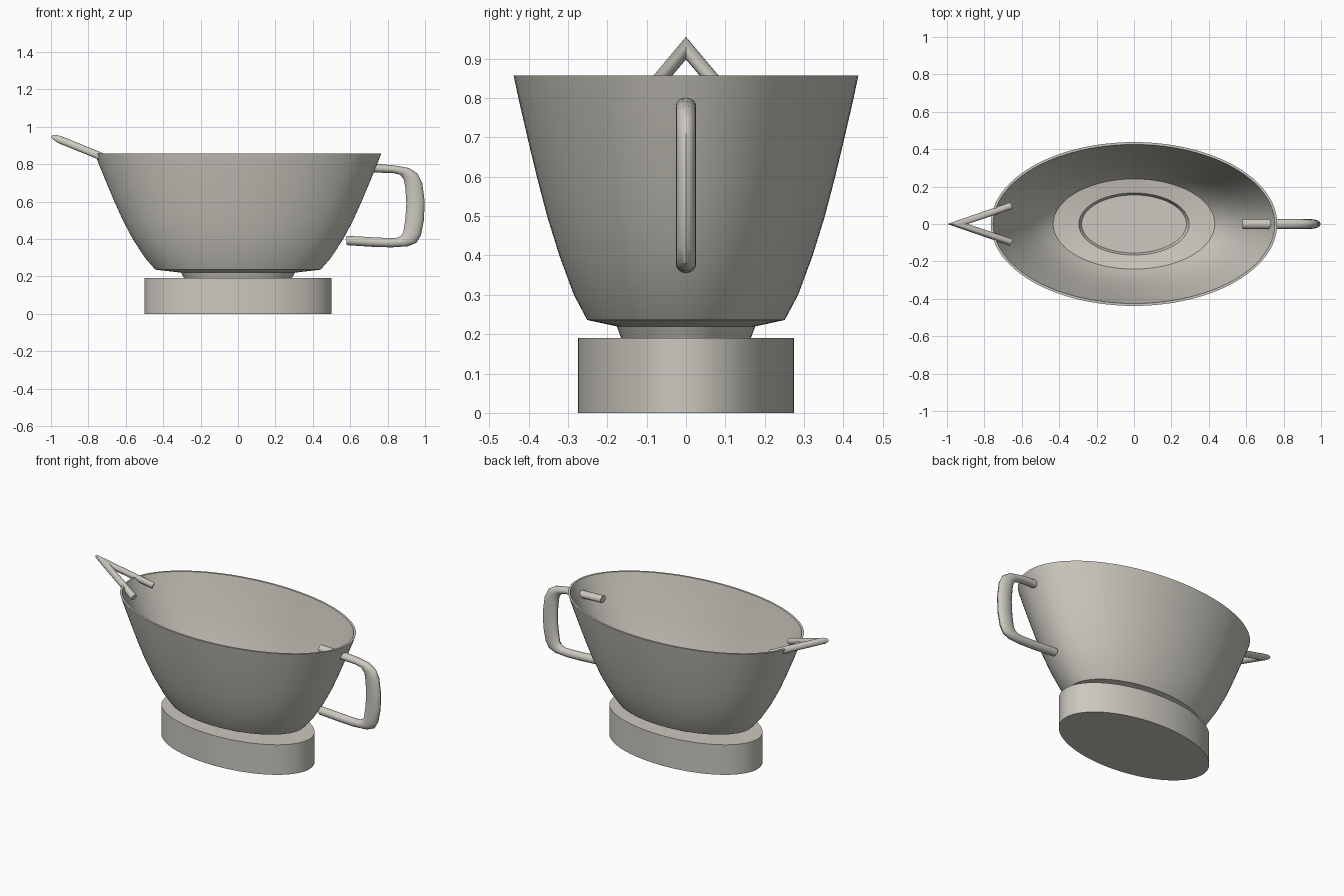
import bpy, bmesh, math
from mathutils import Vector

cube = bpy.data.objects.get("Cube")
if cube:
    bpy.data.objects.remove(cube, do_unlink=True)

# One warm grey ceramic material
clay = bpy.data.materials.new("warm_grey")
clay.use_nodes = True
colour = (0.60, 0.58, 0.52, 1)
clay.diffuse_color = colour
clay.node_tree.nodes["Principled BSDF"].inputs["Base Color"].default_value = colour


def loft(name, rings, sides, angle=35):
    """Skin elliptical rings (centre, half axis a, half axis b), capping both ends."""
    bm = bmesh.new()
    loops = []
    for c, a, b in rings:
        c, a, b = Vector(c), Vector(a), Vector(b)
        loops.append([bm.verts.new(c + a * math.cos(t) + b * math.sin(t))
                      for t in (2 * math.pi * i / sides for i in range(sides))])
    for lo, hi in zip(loops, loops[1:]):
        for i in range(sides):
            j = (i + 1) % sides
            bm.faces.new((lo[i], lo[j], hi[j], hi[i]))
    bm.faces.new(loops[0])
    bm.faces.new(loops[-1])
    bmesh.ops.recalc_face_normals(bm, faces=bm.faces)
    mesh = bpy.data.meshes.new(name)
    bm.to_mesh(mesh)
    bm.free()
    mesh.materials.append(clay)
    obj = bpy.data.objects.new(name, mesh)
    bpy.context.collection.objects.link(obj)
    bpy.ops.object.select_all(action='DESELECT')
    obj.select_set(True)
    bpy.context.view_layer.objects.active = obj
    bpy.ops.object.shade_smooth_by_angle(angle=math.radians(angle))
    return obj


def level(rx, ry, z):
    """Horizontal elliptical ring."""
    return (0, 0, z), (rx, 0, 0), (0, ry, 0)


# Oval foot
loft("foot", [level(0.5, 0.275, 0), level(0.5, 0.275, 0.19)], 96)

# Bowl: outer wall from the neck up, then the inner wall back down to the floor
outer = [(0.285, 0.163, 0.185), (0.305, 0.176, 0.22), (0.442, 0.251, 0.236),
         (0.498, 0.285, 0.30), (0.563, 0.322, 0.40), (0.616, 0.353, 0.50),
         (0.661, 0.379, 0.60), (0.703, 0.403, 0.70), (0.744, 0.426, 0.80),
         (0.766, 0.438, 0.857)]
wall = 0.013
inner = [(rx - wall, ry - wall, z) for rx, ry, z in reversed(outer[3:])]
inner += [(0.432, 0.241, 0.249), (0.295, 0.166, 0.234), (0.28, 0.155, 0.205)]
loft("bowl", [level(*p) for p in outer + inner], 96)

# Handle: flat-sided loop described by matching outer and inner edge points (x, z)
edges = [((0.58, 0.807), (0.58, 0.762)), ((0.76, 0.80), (0.74, 0.755)),
         ((0.84, 0.793), (0.83, 0.752)), ((0.915, 0.779), (0.868, 0.743)),
         ((0.96, 0.75), (0.888, 0.715)), ((0.985, 0.70), (0.895, 0.67)),
         ((0.998, 0.60), (0.90, 0.59)), ((0.994, 0.50), (0.895, 0.51)),
         ((0.978, 0.42), (0.884, 0.435)), ((0.955, 0.38), (0.868, 0.414)),
         ((0.91, 0.361), (0.845, 0.405)), ((0.82, 0.355), (0.80, 0.405)),
         ((0.72, 0.358), (0.72, 0.409)), ((0.58, 0.367), (0.58, 0.417))]
rings = []
for (xo, zo), (xi, zi) in edges:
    centre = ((xo + xi) / 2, 0, (zo + zi) / 2)
    rings.append((centre, ((xo - xi) / 2, 0, (zo - zi) / 2), (0, 0.026, 0)))
loft("handle", rings, 16)

# Pouring lip: two rods mitred into a V at the tip
thick = (0.0075, 0, 0.0185)


def rod_end(side):
    return (-0.66, side * 0.097, 0.812), (-0.006, side * 0.018, 0), thick


tip = (-0.943, 0, 0.927), (-0.055, 0, 0.0222), thick
loft("spout_rods", [rod_end(1), tip, rod_end(-1)], 16)
